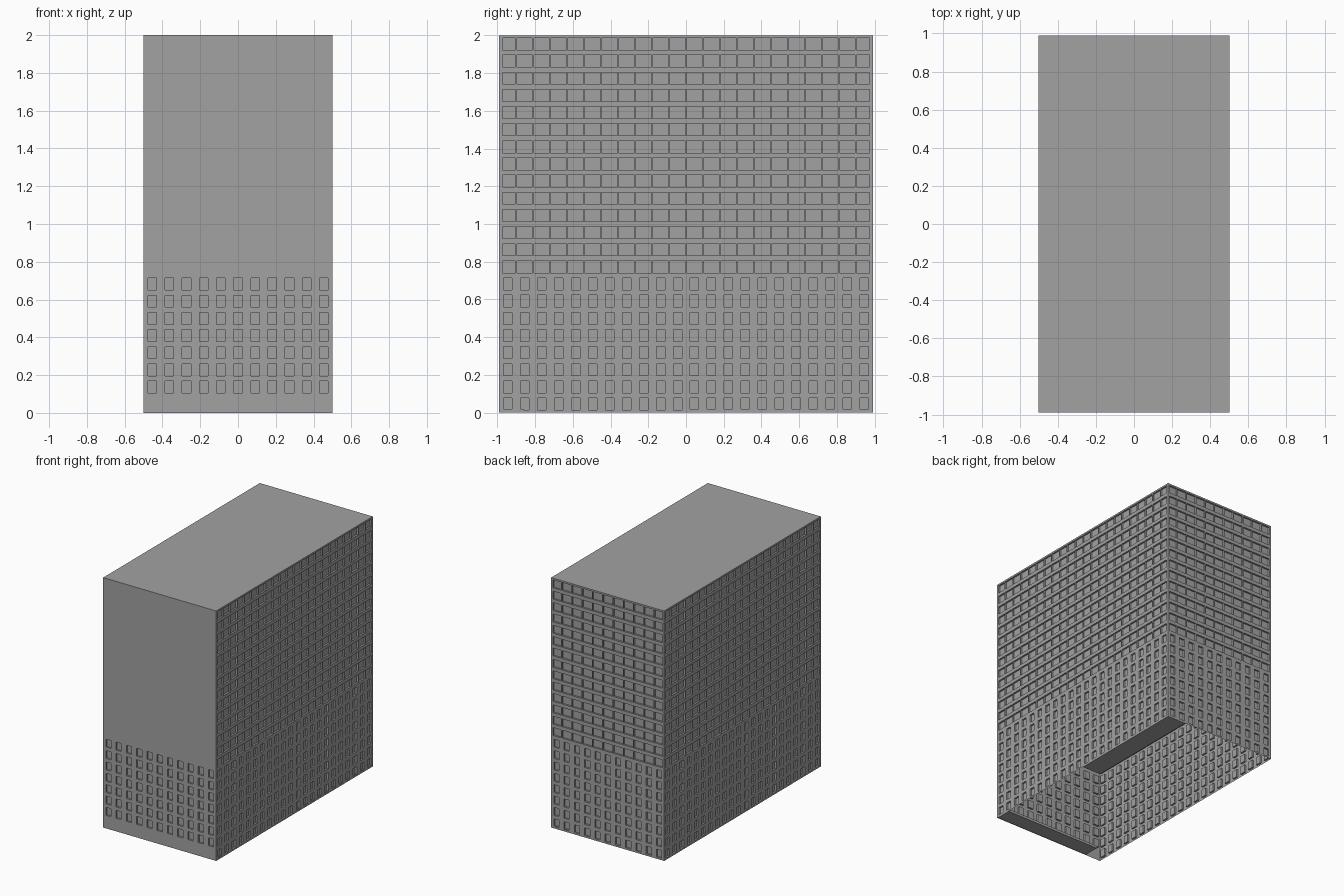
import bpy, bmesh, math
from mathutils import Matrix, Vector

if "Cube" in bpy.data.objects:
    bpy.data.objects.remove(bpy.data.objects["Cube"], do_unlink=True)

HALF_X, HALF_Y, HEIGHT = 0.5, 0.99, 2.0
FLOOR = HEIGHT / 22          # storey height
SPLIT = 8 * FLOOR            # change of window style
DEPTH = 0.014                # window recess

grey = bpy.data.materials.new("concrete_grey")
grey.use_nodes = True
colour = (0.36, 0.36, 0.36, 1)
grey.diffuse_color = colour
grey.node_tree.nodes["Principled BSDF"].inputs["Base Color"].default_value = colour


def finish(name, bm):
    mesh = bpy.data.meshes.new(name)
    bm.to_mesh(mesh)
    bm.free()
    mesh.materials.append(grey)
    obj = bpy.data.objects.new(name, mesh)
    bpy.context.collection.objects.link(obj)
    return obj


def cuts(start, end, count, gap, margin):
    """Grid lines that bound each opening; every odd span is an opening."""
    step = (end - start) / count
    lines = [start]
    for i in range(count):
        lines += [start + i * step + gap / 2, start + (i + 1) * step - gap / 2]
    lines.append(end)
    lines[1] = max(lines[1], start + margin)
    lines[-2] = min(lines[-2], end - margin)
    return lines


def wall(name, half_width, distance, turn, us, zs):
    """Flat facade panel with recessed windows, turned about z."""
    bm = bmesh.new()
    grid = [[bm.verts.new((u, -distance, z)) for u in us] for z in zs]
    windows = []
    for j in range(len(zs) - 1):
        for i in range(len(us) - 1):
            face = bm.faces.new((grid[j][i], grid[j][i + 1],
                                 grid[j + 1][i + 1], grid[j + 1][i]))
            if i % 2 and j % 2:
                windows.append(face)
    if windows:
        pushed = bmesh.ops.extrude_discrete_faces(bm, faces=windows)["faces"]
        verts = list({v for f in pushed for v in f.verts})
        bmesh.ops.translate(bm, verts=verts, vec=Vector((0, DEPTH, 0)))
    bm.transform(Matrix.Rotation(math.radians(turn), 4, 'Z'))
    finish(name, bm)


def box(name, low, high):
    bm = bmesh.new()
    bmesh.ops.create_cube(bm, size=1)
    low, high = Vector(low), Vector(high)
    for v in bm.verts:
        v.co = (low + high) / 2 + v.co * (high - low)
    finish(name, bm)


# Facades: single windows below, ribbons with slim mullions above
sides = (("front", HALF_X, HALF_Y, 0, 11), ("right_side", HALF_Y, HALF_X, 90, 22),
         ("back", HALF_X, HALF_Y, 180, 11), ("left_side", HALF_Y, HALF_X, 270, 22))
for name, half, dist, turn, columns in sides:
    is_front = name == "front"
    base = FLOOR if is_front else 0
    rows = 7 if is_front else 8
    wall(name + "_lower_wall", half, dist, turn,
         cuts(-half, half, columns, 0.045, 0.016),
         cuts(base, SPLIT, rows, 0.028, 0.01))
    if is_front:
        # Plain panels of the front
        wall("front_base_panel", half, dist, turn, [-half, half], [0, base])
        wall("front_upper_panel", half, dist, turn, [-half, half], [SPLIT, HEIGHT])
    else:
        wall(name + "_upper_wall", half, dist, turn,
             cuts(-half, half, columns, 0.006, 0.016),
             cuts(SPLIT, HEIGHT, 14, 0.028, 0.01))

# Roof
bm = bmesh.new()
bm.faces.new([bm.verts.new((x, y, HEIGHT)) for x, y in
              ((-HALF_X, -HALF_Y), (HALF_X, -HALF_Y), (HALF_X, HALF_Y), (-HALF_X, HALF_Y))])
finish("roof", bm)

# Floor strips inside the open underside
box("front_floor_strip", (-0.36, -0.985, 0), (0.495, -0.86, 0.02))
box("side_floor_strip", (0.33, 0, 0), (0.495, 0.985, 0.02))
